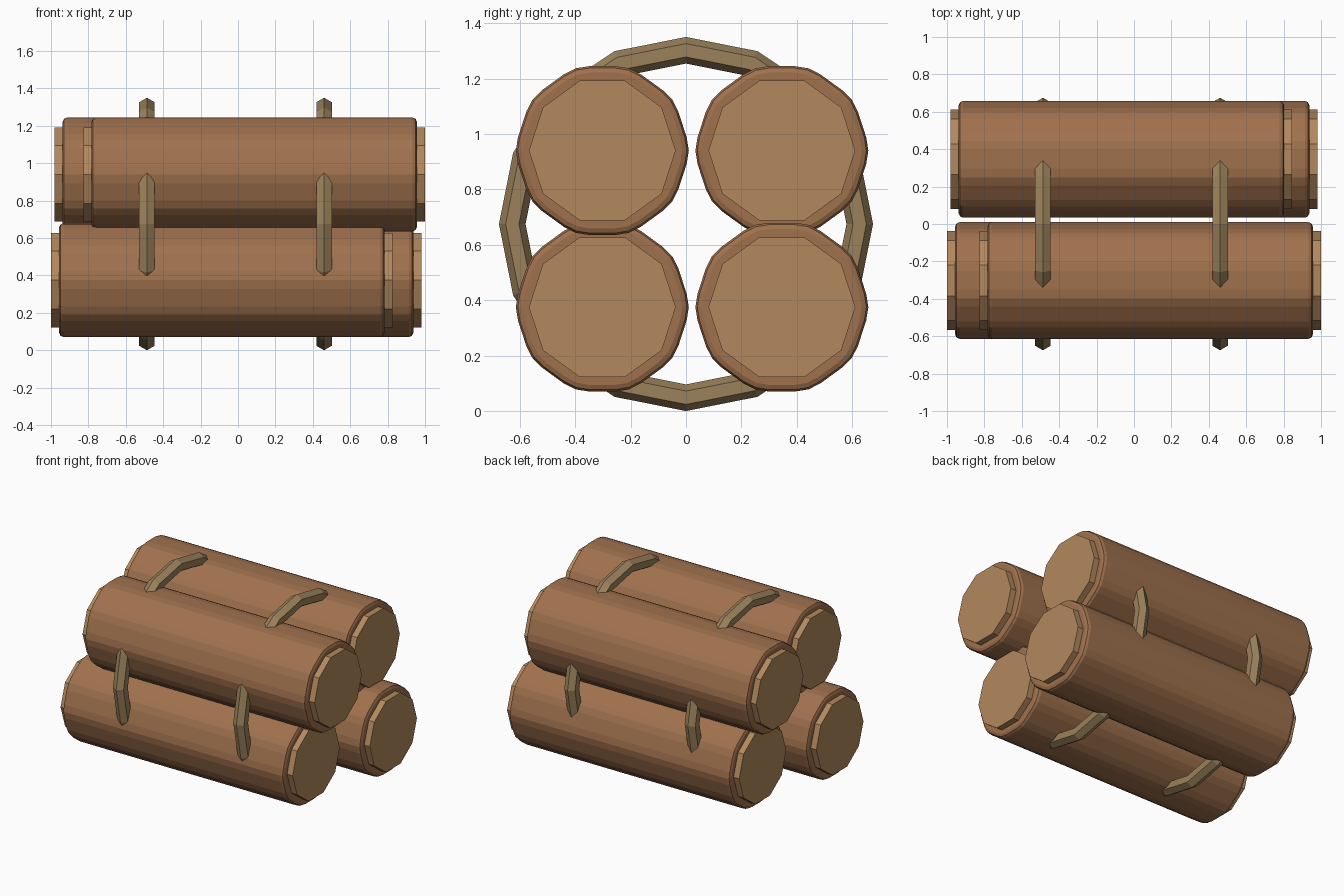
import bpy, bmesh
from math import cos, sin, pi, tan, radians
from mathutils import Vector

if "Cube" in bpy.data.objects:
    bpy.data.objects.remove(bpy.data.objects["Cube"])


def material(name, rgb):
    m = bpy.data.materials.new(name)
    m.diffuse_color = (*rgb, 1)
    m.use_nodes = True
    m.node_tree.nodes["Principled BSDF"].inputs["Base Color"].default_value = m.diffuse_color
    return m


bark_mat = material("bark", (0.35, 0.165, 0.075))
wood_mat = material("cut_wood", (0.45, 0.25, 0.11))
rope_mat = material("rope", (0.33, 0.225, 0.107))


def decagon(r, bevel=0.0):
    """Ten-sided outline in y/z; each corner is rounded in two steps if bevel > 0."""
    if not bevel:
        return [(r * cos(i * pi / 5), r * sin(i * pi / 5)) for i in range(10)]
    arc = bevel * tan(radians(72))            # fillet radius
    hub = r - arc / cos(radians(18))          # fillet centre distance
    pts = []
    for i in range(10):
        a = i * pi / 5
        for d in (-18, 0, 18):
            b = a + radians(d)
            pts.append((hub * cos(a) + arc * cos(b), hub * sin(a) + arc * sin(b)))
    return pts


def loft(name, rings, loc, mat):
    """Skin a list of (x, outline) rings along x and cap both ends."""
    bm = bmesh.new()
    loops = [[bm.verts.new((x, y, z)) for y, z in outline] for x, outline in rings]
    n = len(loops[0])
    for a, b in zip(loops, loops[1:]):
        for i in range(n):
            j = (i + 1) % n
            bm.faces.new((a[i], a[j], b[j], b[i]))
    bm.faces.new(loops[0])
    bm.faces.new(loops[-1])
    bmesh.ops.recalc_face_normals(bm, faces=bm.faces)
    me = bpy.data.meshes.new(name)
    bm.to_mesh(me)
    bm.free()
    me.materials.append(mat)
    ob = bpy.data.objects.new(name, me)
    ob.location = Vector(loc)
    bpy.context.collection.objects.link(ob)


# Four staggered logs: bark sleeve with rounded rims, pale core poking out of both ends
logs = {
    "upper_front": (0.0865, -0.302, 0.94),
    "upper_back": (-0.0675, 0.346, 0.94),
    "lower_front": (-0.0865, -0.302, 0.375),
    "lower_back": (0.0675, 0.346, 0.375),
}
R, HALF, RIM = 0.32, 0.87, 0.024
half_rings = [(HALF, R - RIM), (HALF - RIM * 0.3, R - RIM * 0.3), (HALF - RIM, R)]
for name, loc in logs.items():
    rings = [(-x, decagon(r, 0.05)) for x, r in half_rings]
    rings += [(x, decagon(r, 0.05)) for x, r in reversed(half_rings)]
    loft(name + "_bark", rings, loc, bark_mat)
    loft(name + "_core", [(s * 0.9135, decagon(0.265)) for s in (-1, 1)], loc, wood_mat)

# Two rope bands tying the bundle
for name, x in (("left_band", -0.487), ("right_band", 0.46)):
    bpy.ops.mesh.primitive_torus_add(
        major_segments=16, minor_segments=6, major_radius=0.627, minor_radius=0.048,
        location=(x, 0, 0.675), rotation=(0, pi / 2, 0))
    band = bpy.context.object
    band.name = name
    band.data.materials.append(rope_mat)
    bpy.ops.object.shade_flat()
